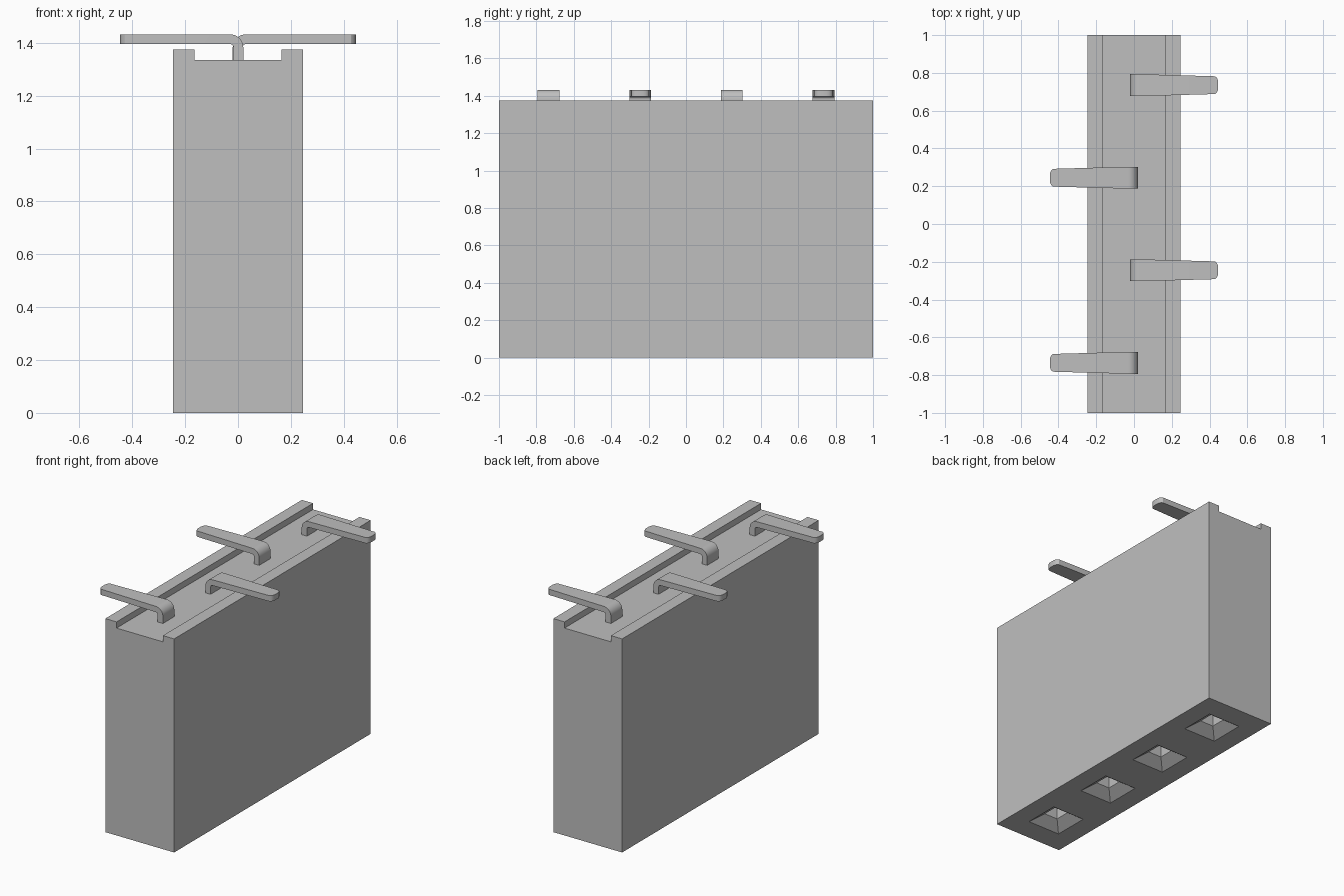
import bpy
import bmesh
from math import sin, cos, pi

cube = bpy.data.objects.get("Cube")
if cube:
    bpy.data.objects.remove(cube, do_unlink=True)

grey = bpy.data.materials.new("plain grey")
grey.use_nodes = True
colour = (0.52, 0.52, 0.52, 1)
grey.diffuse_color = colour
grey.node_tree.nodes["Principled BSDF"].inputs["Base Color"].default_value = colour

PIN_ROWS = [-0.735, -0.245, 0.245, 0.735]
HALF_X, TOP, FLOOR = 0.245, 1.375, 1.335


def make_object(name, bm):
    bmesh.ops.recalc_face_normals(bm, faces=bm.faces)
    mesh = bpy.data.meshes.new(name)
    bm.to_mesh(mesh)
    bm.free()
    mesh.materials.append(grey)
    obj = bpy.data.objects.new(name, mesh)
    bpy.context.collection.objects.link(obj)
    return obj


def loft(bm, sections):
    """Skin a row of equal-length closed sections and cap both ends."""
    rings = [[bm.verts.new(p) for p in s] for s in sections]
    for a, b in zip(rings, rings[1:]):
        for i in range(len(a)):
            j = (i + 1) % len(a)
            bm.faces.new((a[i], a[j], b[j], b[i]))
    bm.faces.new(rings[0])
    bm.faces.new(rings[-1])


def activate(obj):
    bpy.ops.object.select_all(action='DESELECT')
    obj.select_set(True)
    bpy.context.view_layer.objects.active = obj


# Housing: block with a shallow channel along the top
inner = 0.165
outline = [(-HALF_X, 0), (HALF_X, 0), (HALF_X, TOP), (inner, TOP),
           (inner, FLOOR), (-inner, FLOOR), (-inner, TOP), (-HALF_X, TOP)]
bm = bmesh.new()
loft(bm, [[(x, y, z) for x, z in outline] for y in (-1, 1)])
housing = make_object("housing", bm)

# Sockets in the underside: funnel mouth leading to a square shaft
bm = bmesh.new()
corners = [(-1, -1), (1, -1), (1, 1), (-1, 1)]
for row in PIN_ROWS:
    loft(bm, [[(r * u, row + r * v, z) for u, v in corners]
              for z, r in ((-0.05, 0.185), (0.05, 0.048), (0.9, 0.048))])
# The funnel mouth is 0.23 wide where it meets the underside
cutter = make_object("socket_cutter", bm)
cutter.hide_render = True

activate(housing)
cut = housing.modifiers.new("sockets", 'BOOLEAN')
cut.operation = 'DIFFERENCE'
cut.solver = 'EXACT'
cut.object = cutter
bpy.ops.object.modifier_apply(modifier=cut.name)
bpy.data.objects.remove(cutter, do_unlink=True)


# Contact legs: flat strip bent out of the channel, alternating sides
def contact_leg(name, row, side):
    outer_r, inner_r, cx, cz = 0.05, 0.013, 0.03, 1.382
    path = [((-0.02, FLOOR - 0.02), (0.017, FLOOR - 0.02), 0.058)]
    for i in range(9):
        a = pi - i * pi / 16
        path.append(((cx + outer_r * cos(a), cz + outer_r * sin(a)),
                     (cx + inner_r * cos(a), cz + inner_r * sin(a)), 0.058))
    # tapered blade with a rounded tip
    for x, half in ((0.428, 0.047), (0.437, 0.041), (0.443, 0.030), (0.446, 0.016)):
        path.append(((x, cz + outer_r), (x, cz + inner_r), half))
    bm = bmesh.new()
    loft(bm, [[(side * o[0], row - h, o[1]), (side * o[0], row + h, o[1]),
               (side * n[0], row + h, n[1]), (side * n[0], row - h, n[1])]
              for o, n, h in path])
    leg = make_object(name, bm)
    activate(leg)
    bpy.ops.object.shade_smooth_by_angle(angle=pi / 6)


for i, row in enumerate(PIN_ROWS):
    contact_leg(f"contact_leg_{i + 1}", row, 1 if i % 2 else -1)
